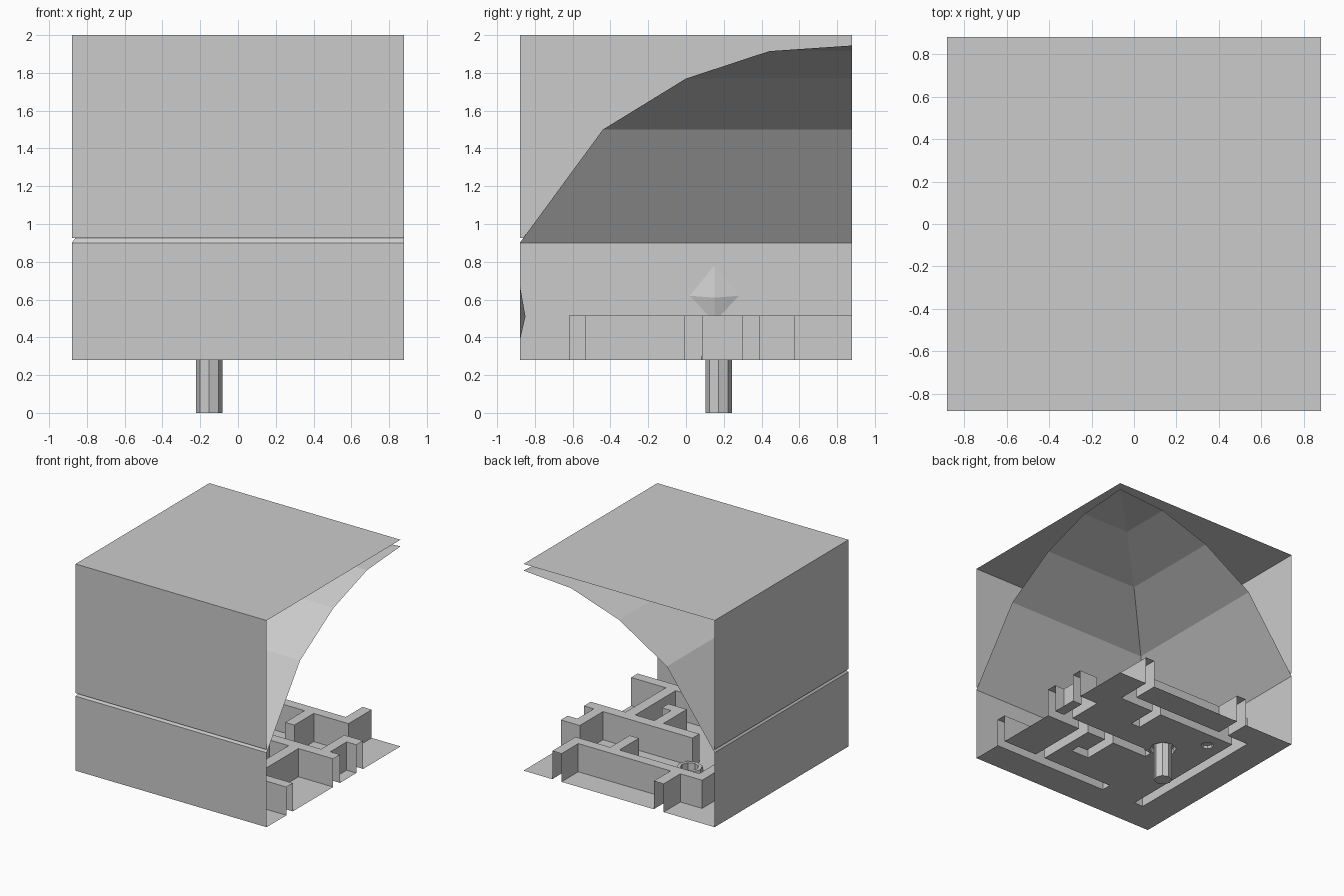
import bpy, bmesh, math

if "Cube" in bpy.data.objects:
    bpy.data.objects.remove(bpy.data.objects["Cube"])

H = 0.88                              # half width of the block
FLOOR, WALL, CAVE, GAP, TOP = 0.28, 0.515, 0.90, 0.925, 2.0


def make(name, polys):
    """Build one mesh object from a list of polygons (lists of points)."""
    bm = bmesh.new()
    for p in polys:
        bm.faces.new([bm.verts.new(v) for v in p])
    bmesh.ops.remove_doubles(bm, verts=bm.verts, dist=0.0005)
    bmesh.ops.recalc_face_normals(bm, faces=bm.faces)
    me = bpy.data.meshes.new(name)
    bm.to_mesh(me)
    bm.free()
    ob = bpy.data.objects.new(name, me)
    bpy.context.collection.objects.link(ob)
    return ob


def two_walls(z0, z1):
    """Front and left walls between two heights."""
    return [[(-H, -H, z0), (H, -H, z0), (H, -H, z1), (-H, -H, z1)],
            [(-H, H, z0), (-H, -H, z0), (-H, -H, z1), (-H, H, z1)]]


# Outer shell: lower walls, upper walls and flat roof
make("lower_walls", two_walls(FLOOR, CAVE))
make("upper_shell", two_walls(GAP, TOP) +
     [[(-H, -H, TOP), (H, -H, TOP), (H, H, TOP), (-H, H, TOP)]])

# Vaulted ceiling: the same profile swept along both walls, mitred on the diagonal
profile = [(-H, CAVE), (-0.44, 1.50), (0.0, 1.77), (0.44, 1.915), (H, 1.945)]
vault = []
for (a, za), (b, zb) in zip(profile, profile[1:]):
    strip = [(a, a, za), (H, a, za), (H, b, zb), (b, b, zb)]
    if b >= H:
        strip = strip[:3]
    vault.append(strip)
    vault.append([(y, x, z) for x, y, z in strip])
make("vaulted_ceiling", vault)

# Maze walls as rectangles: x0, x1, y0, y1
maze = [
    (-0.20, H, -0.62, -0.535),
    (-0.61, -0.525, -0.62, 0.66),
    (-0.61, 0.615, 0.575, 0.66),
    (-0.41, -0.32, 0.66, H),
    (0.53, 0.615, 0.66, H),
    (0.21, 0.295, 0.32, 0.575),
    (-0.12, H, -0.005, 0.085),
    (0.705, 0.79, 0.085, 0.39),
    (0.79, H, 0.30, 0.39),
    (0.47, 0.56, -0.535, -0.005),
    (0.21, 0.295, -0.31, -0.005),
    (0.295, 0.38, -0.31, -0.225),
]
# Round features in the floor: centre, half size of the cell, turned profile (r, z)
rounds = [
    (-0.153, 0.173, 0.108, [(0.106, FLOOR), (0.10, 0.32), (0.07, 0.32), (0.07, 0.0), (0, 0.0)]),
    (-0.384, 0.439, 0.06, [(0.05, FLOOR), (0.04, 0.30), (0, 0.30)]),
]

# Floor grid: each cell is low (floor) or raised (maze wall, hollow underneath)
holes = [(cx - s, cx + s, cy - s, cy + s) for cx, cy, s, _ in rounds]
rects = maze + holes
xs = sorted({-H, H} | {v for r in rects for v in r[:2]})
ys = sorted({-H, H} | {v for r in rects for v in r[2:]})


def inside(rs, x, y):
    return any(r[0] < x < r[1] and r[2] < y < r[3] for r in rs)


def mid(v, i):
    return (v[i] + v[i + 1]) / 2


nx, ny = len(xs) - 1, len(ys) - 1
up = [[inside(maze, mid(xs, i), mid(ys, j)) for j in range(ny)] for i in range(nx)]
floor = []
for i in range(nx):
    for j in range(ny):
        x0, x1, y0, y1 = xs[i], xs[i + 1], ys[j], ys[j + 1]
        z = WALL if up[i][j] else FLOOR
        if up[i][j] or not inside(holes, mid(xs, i), mid(ys, j)):
            floor.append([(x0, y0, z), (x1, y0, z), (x1, y1, z), (x0, y1, z)])
        if i + 1 < nx and up[i][j] != up[i + 1][j]:
            floor.append([(x1, y0, FLOOR), (x1, y1, FLOOR), (x1, y1, WALL), (x1, y0, WALL)])
        if j + 1 < ny and up[i][j] != up[i][j + 1]:
            floor.append([(x0, y1, FLOOR), (x1, y1, FLOOR), (x1, y1, WALL), (x0, y1, WALL)])

# Raised rim with the hanging pin, and the small dimple
N = 8
for cx, cy, s, prof in rounds:
    def ring(r, z):
        return [(cx + r * math.cos(k * math.tau / N), cy + r * math.sin(k * math.tau / N), z)
                for k in range(N)]
    square = []
    for k in range(N):
        c, d = math.cos(k * math.tau / N), math.sin(k * math.tau / N)
        m = s / max(abs(c), abs(d))
        square.append((cx + c * m, cy + d * m, FLOOR))
    loops = [square] + [ring(r, z) for r, z in prof[:-1]]
    for a, b in zip(loops, loops[1:]):
        for k in range(N):
            n = (k + 1) % N
            floor.append([a[k], a[n], b[n], b[k]])
    floor.append(loops[-1])
ob = make("maze_floor_with_pin", floor)
bm = bmesh.new()
bm.from_mesh(ob.data)
bmesh.ops.dissolve_limit(bm, angle_limit=0.01, verts=bm.verts, edges=bm.edges)
bm.to_mesh(ob.data)
bm.free()

# Shallow bosses on the inside of the two lower walls
tip = (-0.15, -H + 0.03, 0.51)
base = [(-0.28, -H, 0.52), (-0.15, -H, 0.38), (-0.02, -H, 0.52), (-0.15, -H, 0.68)]
front = [[base[k], base[(k + 1) % 4], tip] for k in range(4)]
make("front_wall_boss", front)
make("left_wall_boss", [[(y, x + 0.3, z + 0.1) for x, y, z in t] for t in front])
